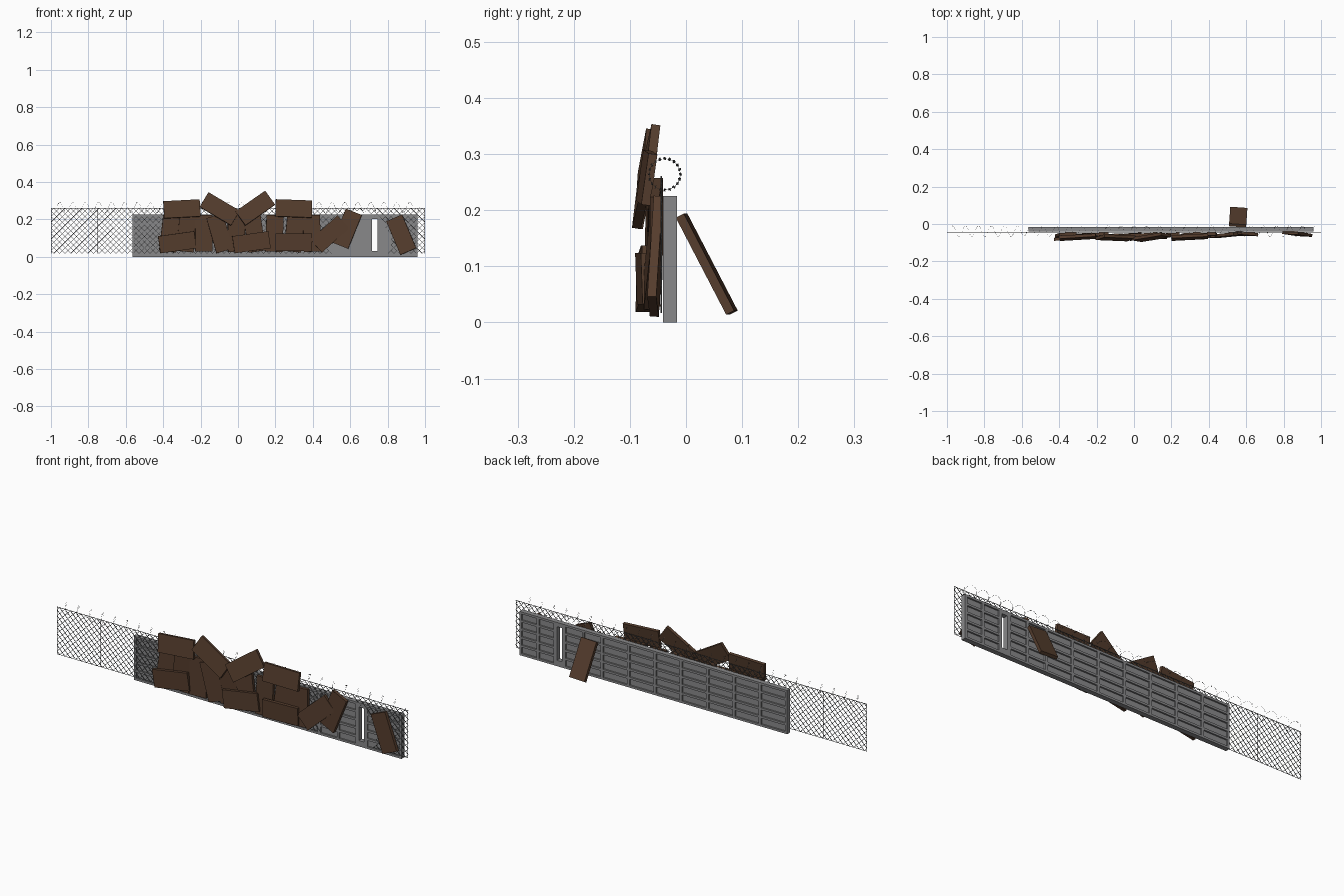
import bpy, bmesh, math, random
from mathutils import Matrix, Vector

if "Cube" in bpy.data.objects:
    bpy.data.objects.remove(bpy.data.objects["Cube"])

random.seed(4)


def material(name, rgb):
    m = bpy.data.materials.new(name)
    m.diffuse_color = (*rgb, 1)
    m.use_nodes = True
    m.node_tree.nodes["Principled BSDF"].inputs["Base Color"].default_value = m.diffuse_color
    return m


WOOD = material("dark_wood", (0.090, 0.046, 0.026))
GREY = material("grey_wall", (0.25, 0.25, 0.255))
WIRE = material("wire_steel", (0.13, 0.135, 0.14))


def finish(bm, name, mat):
    me = bpy.data.meshes.new(name)
    bm.to_mesh(me)
    bm.free()
    me.materials.append(mat)
    ob = bpy.data.objects.new(name, me)
    bpy.context.collection.objects.link(ob)
    return ob


def box(bm, x0, x1, y0, y1, z0, z1):
    m = Matrix.Translation(((x0 + x1) / 2, (y0 + y1) / 2, (z0 + z1) / 2))
    m = m @ Matrix.Diagonal((x1 - x0, y1 - y0, z1 - z0, 1))
    bmesh.ops.create_cube(bm, size=1, matrix=m)


def rod(bm, a, b, r):
    a, b = Vector(a), Vector(b)
    d = b - a
    m = Matrix.Translation((a + b) / 2) @ d.to_track_quat('Z', 'Y').to_matrix().to_4x4()
    bmesh.ops.create_cube(bm, size=1, matrix=m @ Matrix.Diagonal((2 * r, 2 * r, d.length, 1)))


# Panelled wall: full-depth bars around thin recessed plates, with one open slit
Y0, Y1, TOP = -0.041, -0.016, 0.225
panels = [(-0.553 + 0.15 * i, -0.417 + 0.15 * i) for i in range(7)]
panels += [(0.498, 0.592), (0.605, 0.697), (0.717, 0.747), (0.765, 0.848), (0.862, 0.948)]
bm = bmesh.new()
left = -0.565
for a, b in panels:
    box(bm, left, a, Y0, Y1, 0, TOP)
    left = b
    if b - a < 0.05:
        box(bm, a, b, Y0, Y1, 0, 0.03)
        box(bm, a, b, Y0, Y1, 0.203, TOP)
        continue
    box(bm, a, b, -0.033, -0.024, 0.005, TOP - 0.005)
    for r in range(6):
        z = r * (TOP - 0.011) / 5
        box(bm, a, b, Y0, Y1, z, z + 0.011)
box(bm, left, 0.96, Y0, Y1, 0, TOP)
finish(bm, "panelled_wall", GREY)

# Chain-link fence, torn open in front of the slit
FY, ZB, CELL, ROWS = -0.044, 0.018, 0.0303, 8
bm = bmesh.new()
h = CELL / 2
cols = round(2 / CELL * 2)
hx = 2 / cols


def torn(x, z):
    return ((x - 0.645) / 0.165) ** 2 + ((z - 0.07) / 0.165) ** 2 < 1


for i in range(cols):
    for j in range(2 * ROWS):
        x, z = -1 + i * hx, ZB + j * h
        if torn(x, z):
            continue
        if (i + j) % 2:
            rod(bm, (x, FY, z), (x + hx, FY, z + h), 0.001)
        else:
            rod(bm, (x, FY, z + h), (x + hx, FY, z), 0.001)
ZT = ZB + ROWS * CELL
for x in (-0.999, -0.75, 0.999):
    rod(bm, (x, FY, ZB), (x, FY, ZT), 0.0008)
rod(bm, (-1, FY, ZT), (1, FY, ZT), 0.001)
rod(bm, (-1, FY, ZB), (0.49, FY, ZB), 0.0008)
rod(bm, (0.8, FY, ZB), (1, FY, ZB), 0.0008)
finish(bm, "chain_link_fence", WIRE)

# Barbed coil along the fence top
bm = bmesh.new()
TURNS, SEG, R = 28, 20, 0.028


def coil(k):
    t = 2 * math.pi * k / SEG
    return Vector((-0.97 + 1.94 * k / (TURNS * SEG), -0.038 + R * math.cos(t), 0.264 + R * math.sin(t)))


for k in range(TURNS * SEG):
    p, q = coil(k), coil(k + 1)
    rod(bm, p, q, 0.00025)
    if k % 3 == 0:
        d = Vector([random.uniform(-1, 1) for _ in range(3)]).normalized() * 0.003
        rod(bm, p - d, p + d, 0.0005)
finish(bm, "barbed_coil", WIRE)

# Boards: x, y, z, angle in the front plane, backward tilt, yaw (degrees)
boards = [
    (-0.30, -0.071, 0.256, 3, -8, 3), (-0.098, -0.074, 0.256, -31, -9, 3),
    (0.092, -0.071, 0.260, 35, -9, 3), (0.298, -0.070, 0.258, -2, -8, 3),
    (-0.325, -0.076, 0.078, 8, 1, 3), (0.072, -0.076, 0.078, 8, -1, 3),
    (0.298, -0.076, 0.078, 0, 2, 3),
    (-0.365, -0.058, 0.125, 83, -2, 3), (-0.275, -0.059, 0.125, 85, 1, 3),
    (-0.183, -0.058, 0.125, 90, -2, 3), (-0.098, -0.063, 0.125, 106, -2, 3),
    (-0.008, -0.058, 0.125, 91, 1, 3), (0.088, -0.059, 0.125, 98, -2, 3),
    (0.195, -0.058, 0.125, 88, -1, 3), (0.30, -0.059, 0.125, 84, -2, 3),
    (0.395, -0.058, 0.125, 92, -2, 3), (0.49, -0.060, 0.122, 42, -3, 3),
    (0.583, -0.053, 0.150, 68, -2, -4), (0.873, -0.053, 0.118, -67, -2, -4),
    (0.557, 0.037, 0.104, 90, 27.5, -4),
]
rot = lambda a, ax: Matrix.Rotation(math.radians(a), 4, ax)
for n, (x, y, z, ang, tilt, yaw) in enumerate(boards):
    bm = bmesh.new()
    m = Matrix.Translation((x, y, z)) @ rot(yaw, 'Z') @ rot(tilt, 'X') @ rot(-ang, 'Y')
    bmesh.ops.create_cube(bm, size=1, matrix=m @ Matrix.Diagonal((0.195, 0.016, 0.092, 1)))
    finish(bm, f"board_{n + 1}", WOOD)
